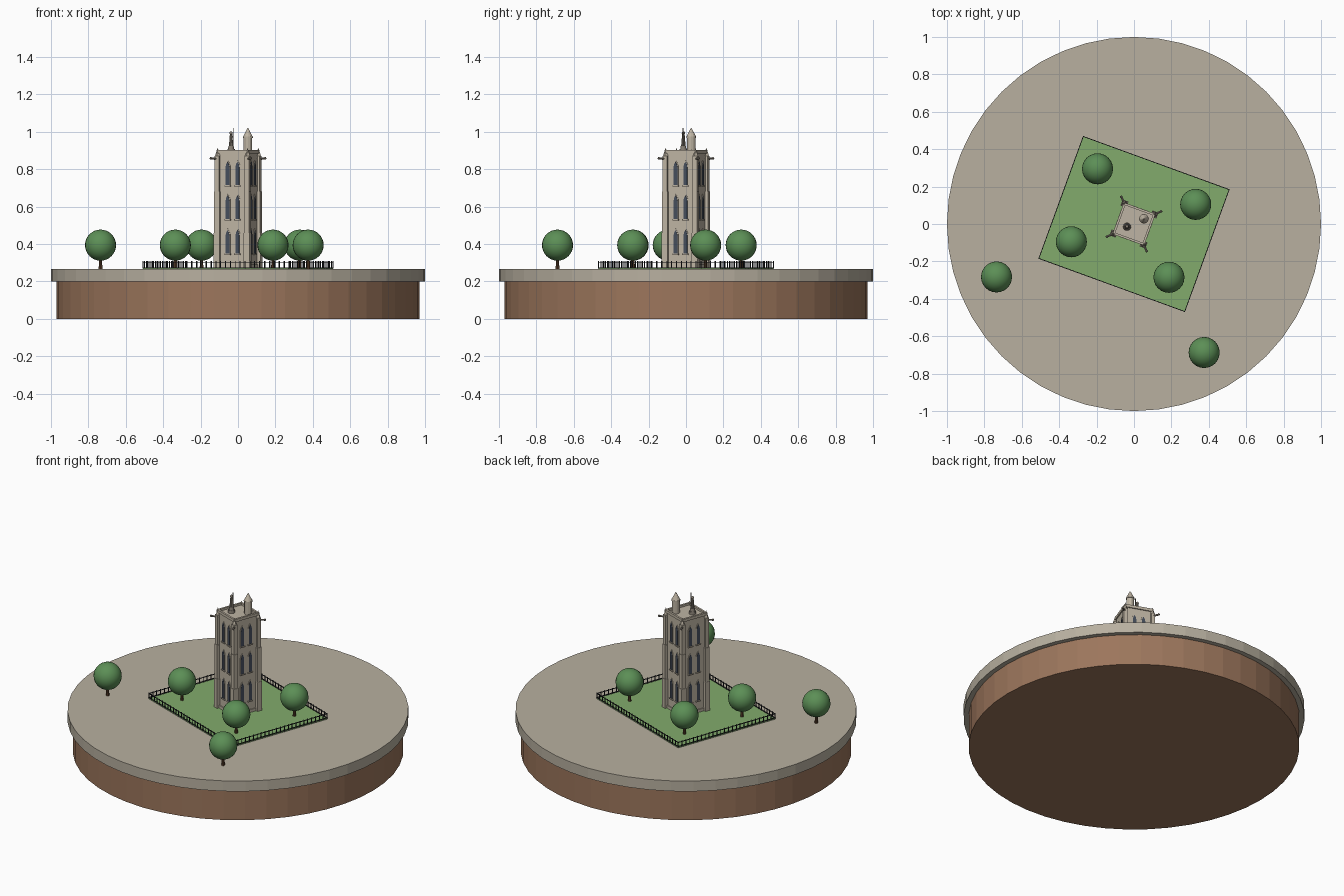
import bpy, bmesh, math
from mathutils import Matrix, Vector

cube = bpy.data.objects.get("Cube")
if cube:
    bpy.data.objects.remove(cube, do_unlink=True)


def material(name, rgb):
    lin = [((c / 255 + 0.055) / 1.055) ** 2.4 for c in rgb] + [1]
    m = bpy.data.materials.new(name)
    m.use_nodes = True
    m.diffuse_color = lin
    m.node_tree.nodes["Principled BSDF"].inputs["Base Color"].default_value = lin
    return m


PAVING = material("paving", (184, 176, 160))
EARTH = material("earth", (156, 118, 92))
GRASS = material("grass", (130, 171, 108))
STONE = material("pale stone", (190, 180, 163))
STATUE = material("weathered stone", (136, 128, 117))
GLASS = material("dark glass", (70, 78, 92))
LEAF = material("foliage", (92, 143, 86))
BARK = material("bark", (96, 68, 46))
IRON = material("black iron", (34, 36, 40))

GROUND = 0.27
TURN = Matrix.Rotation(math.radians(-20), 4, 'Z')   # the square and tower are turned


def box(bm, center, size, turn=0):
    mat = (Matrix.Rotation(turn, 4, 'Z') @ Matrix.Translation(center)
           @ Matrix.Diagonal((*size, 1)))
    bmesh.ops.create_cube(bm, size=1, matrix=mat)


def cone(bm, start, end, r1, r2, sides):
    a, b = Vector(start), Vector(end)
    rot = (b - a).to_track_quat('Z', 'Y').to_matrix().to_4x4()
    bmesh.ops.create_cone(bm, cap_ends=True, segments=sides, radius1=r1, radius2=r2,
                          depth=(b - a).length, matrix=Matrix.Translation((a + b) / 2) @ rot)


def ball(bm, center, r, seg=16):
    bmesh.ops.create_uvsphere(bm, u_segments=seg, v_segments=seg * 2 // 3, radius=r,
                              matrix=Matrix.Translation(center))


def finish(bm, name, mat, turned=False, smooth=False):
    bmesh.ops.remove_doubles(bm, verts=bm.verts, dist=1e-6)
    if turned:
        bm.transform(TURN)
    mesh = bpy.data.meshes.new(name)
    bm.to_mesh(mesh)
    bm.free()
    mesh.materials.append(mat)
    ob = bpy.data.objects.new(name, mesh)
    bpy.context.collection.objects.link(ob)
    if smooth:
        bpy.ops.object.select_all(action='DESELECT')
        ob.select_set(True)
        bpy.context.view_layer.objects.active = ob
        bpy.ops.object.shade_smooth_by_angle(angle=math.radians(35))
    return ob


def lancet(bm, x, z, width, height, y, depth, turn):
    """Pointed arch plate standing on the face at -y."""
    w = width / 2
    outline = [(-w, 0), (w, 0), (w, height * 0.78), (w * 0.65, height * 0.9),
               (0, height), (-w * 0.65, height * 0.9), (-w, height * 0.78)]
    rot = Matrix.Rotation(turn, 4, 'Z')
    face = bm.faces.new([bm.verts.new(rot @ Vector((x + px, y, z + pz))) for px, pz in outline])
    out = bmesh.ops.extrude_face_region(bm, geom=[face])["geom"]
    bmesh.ops.translate(bm, vec=rot @ Vector((0, -depth, 0)),
                        verts=[v for v in out if isinstance(v, bmesh.types.BMVert)])
    bmesh.ops.recalc_face_normals(bm, faces=bm.faces)


# Round base
bm = bmesh.new()
cone(bm, (0, 0, 0), (0, 0, 0.2), 0.97, 0.97, 48)
finish(bm, "earth_base", EARTH)
bm = bmesh.new()
cone(bm, (0, 0, 0.2), (0, 0, GROUND - 0.003), 1, 1, 48)
finish(bm, "paved_disc", PAVING)

# Lawn
LX, LY = 0.415, 0.347
bm = bmesh.new()
box(bm, (0, 0, GROUND - 0.003), (2 * LX, 2 * LY, 0.01))
finish(bm, "lawn", GRASS, True)

# Iron fence with posts and two rails
bm = bmesh.new()
for half, dist, quarter in ((LX, LY, 0), (LY, LX, 1)):
    for side in (0, 2):
        turn = (quarter + side) * math.pi / 2
        count = round(2 * half / 0.028)
        for i in range(count):
            box(bm, (-half + 2 * half * i / count, -dist, GROUND + 0.019),
                (0.004, 0.004, 0.038), turn)
        for z in (0.006, 0.032):
            box(bm, (0, -dist, GROUND + z), (2 * half, 0.004, 0.004), turn)
finish(bm, "fence", IRON, True)

# Trees
SPOTS = [(-0.195, 0.295), (0.33, 0.105), (-0.335, -0.095),
         (0.187, -0.285), (-0.735, -0.283), (0.375, -0.687)]
for i, (x, y) in enumerate(SPOTS, 1):
    bm = bmesh.new()
    cone(bm, (x, y, GROUND - 0.005), (x, y, 0.35), 0.01, 0.007, 8)
    finish(bm, f"tree_trunk_{i}", BARK, smooth=True)
    bm = bmesh.new()
    ball(bm, (x, y, 0.394), 0.083, 24)
    finish(bm, f"tree_crown_{i}", LEAF, smooth=True)

# Tower shaft, plinth and cornice
HALF, TOP = 0.083, 0.89
bm = bmesh.new()
box(bm, (0, 0, (GROUND + TOP) / 2), (2 * HALF, 2 * HALF, TOP - GROUND))
box(bm, (0, 0, GROUND + 0.01), (0.178, 0.178, 0.02))
finish(bm, "tower_shaft", STONE, True)
bm = bmesh.new()
for q in range(4):
    box(bm, (0, -HALF - 0.001, 0.894), (0.178, 0.012, 0.018), q * math.pi / 2)
finish(bm, "parapet", STONE, True)

# Stepped corner buttresses with pinnacles and waterspouts
bm, spouts = bmesh.new(), bmesh.new()
for q in range(4):
    a = q * math.pi / 2
    rot = Matrix.Rotation(a, 3, 'Z')
    for low, high, wide in ((GROUND, 0.46, 0.034), (0.46, 0.68, 0.03), (0.68, 0.87, 0.024)):
        box(bm, (0.085, 0.085, (low + high) / 2), (wide, wide, high - low), a)
    foot = rot @ Vector((0.085, 0.085, 0.87))
    cone(bm, foot, foot + Vector((0, 0, 0.045)), 0.015, 0, 4)
    cone(spouts, rot @ Vector((0.07, 0.07, 0.855)), rot @ Vector((0.114, 0.114, 0.857)),
         0.008, 0.005, 8)
    ball(spouts, rot @ Vector((0.113, 0.113, 0.858)), 0.007, 9)
finish(bm, "corner_buttresses", STONE, True)
finish(spouts, "waterspouts", STATUE, True)

# Paired pointed windows in three rows on every face
frames, panes = bmesh.new(), bmesh.new()
for q in range(4):
    a = q * math.pi / 2
    for z in (0.35, 0.535, 0.715):
        for x in (-0.028, 0.028):
            lancet(frames, x, z - 0.004, 0.03, 0.136, -HALF + 0.001, 0.004, a)
            lancet(panes, x, z, 0.021, 0.125, -HALF, 0.005, a)
            box(frames, (x, -HALF - 0.003, z - 0.005), (0.034, 0.01, 0.006), a)
finish(frames, "window_frames", STONE, True)
finish(panes, "window_panes", GLASS, True)

# Roof turret
tx, ty = 0.053, 0.028
bm = bmesh.new()
cone(bm, (tx, ty, 0.885), (tx, ty, 0.972), 0.023, 0.023, 12)
cone(bm, (tx, ty, 0.968), (tx, ty, 0.975), 0.026, 0.026, 12)
cone(bm, (tx, ty, 0.975), (tx, ty, 1.02), 0.025, 0.002, 12)
finish(bm, "roof_turret", STONE)

# Roof statue on a pedestal, holding a staff
sx, sy = -0.037, -0.014
bm = bmesh.new()
cone(bm, (sx, sy, 0.885), (sx, sy, 0.908), 0.022, 0.02, 12)
cone(bm, (sx, sy, 0.908), (sx, sy, 0.925), 0.016, 0.014, 12)
cone(bm, (sx, sy, 0.925), (sx, sy, 0.985), 0.012, 0.007, 10)
ball(bm, (sx, sy, 0.993), 0.009, 12)
cone(bm, (sx, sy, 0.97), (sx + 0.012, sy - 0.003, 0.975), 0.004, 0.003, 6)
cone(bm, (sx + 0.012, sy - 0.003, 0.925), (sx + 0.012, sy - 0.003, 1.02), 0.0025, 0.0025, 6)
finish(bm, "roof_statue", STATUE, smooth=True)
